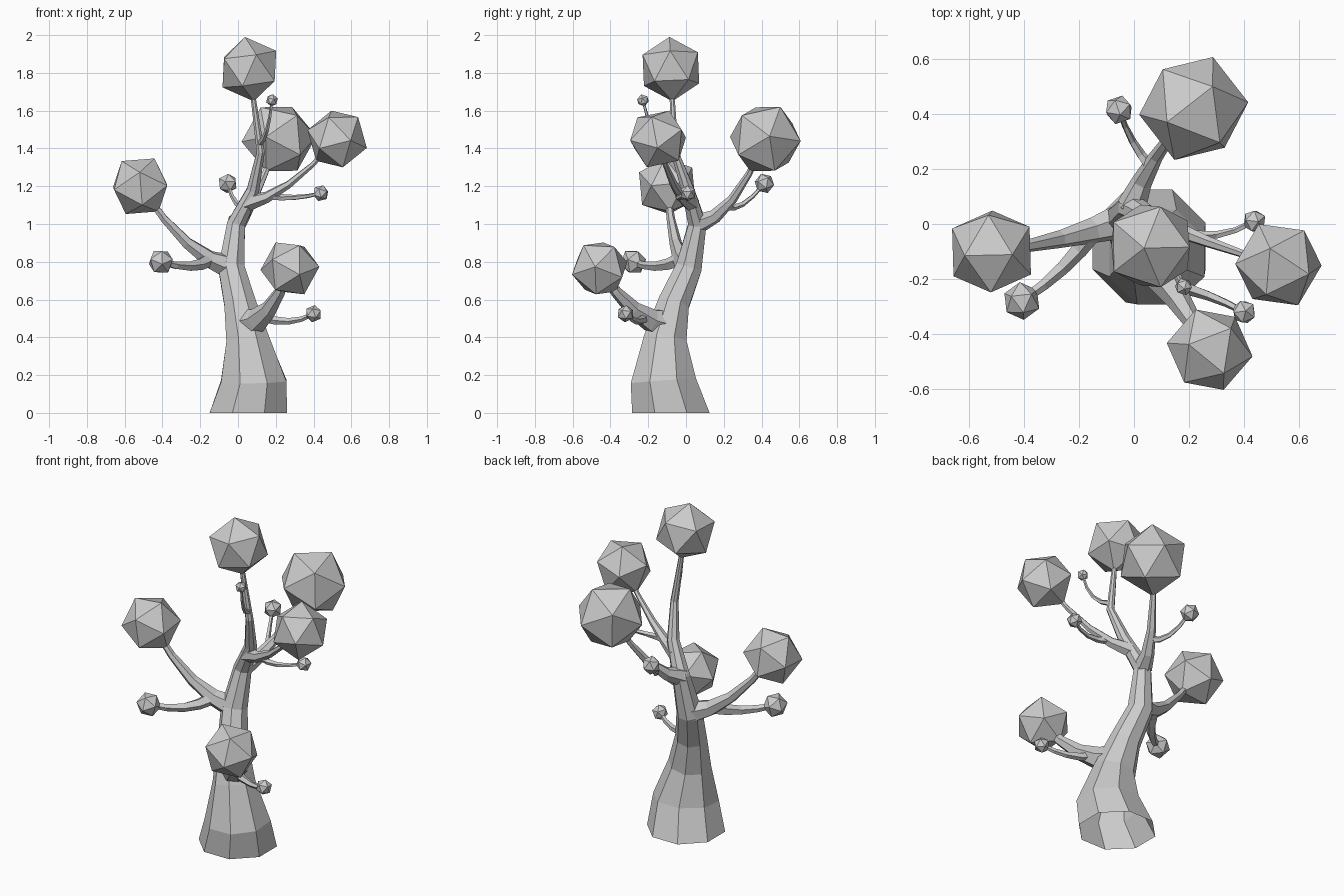
import bpy, bmesh, math
from mathutils import Vector, Matrix

if "Cube" in bpy.data.objects:
    bpy.data.objects.remove(bpy.data.objects["Cube"])

UP = Vector((0, 0, 1))


def finish(bm, name):
    bmesh.ops.recalc_face_normals(bm, faces=bm.faces)
    mesh = bpy.data.meshes.new(name)
    bm.to_mesh(mesh)
    bm.free()
    bpy.context.collection.objects.link(bpy.data.objects.new(name, mesh))


def tube(name, pts, radii, sides):
    """Tapered, open-ended tube through the points."""
    bm = bmesh.new()
    rings = []
    for i, (p, r) in enumerate(zip(pts, radii)):
        t = pts[min(i + 1, len(pts) - 1)] - pts[max(i - 1, 0)]
        q = UP.rotation_difference(UP if p.z == 0 else t.normalized())
        angles = [(k + 0.5) * math.tau / sides for k in range(sides)]
        rings.append([bm.verts.new(p + q @ Vector((r * math.cos(a), r * math.sin(a), 0)))
                      for a in angles])
    for a, b in zip(rings, rings[1:]):
        for k in range(sides):
            n = (k + 1) % sides
            bm.faces.new((a[k], a[n], b[n], b[k]))
    finish(bm, name)


def foliage(name, pts, radius):
    """Icosahedron at the branch tip, its axis following the branch."""
    turn = UP.rotation_difference(pts[-1] - pts[-2]).to_matrix().to_4x4()
    bm = bmesh.new()
    bmesh.ops.create_icosphere(bm, subdivisions=1, radius=radius,
                               matrix=Matrix.Translation(pts[-1]) @ turn)
    finish(bm, name + "_foliage")


def grow(name, parent, at, mid, tip, r, ball, sides, taper):
    """Curved branch from a position along its parent, through mid, to tip."""
    i = int(at)
    start = parent[i].lerp(parent[i + 1], at - i)
    mid, tip = Vector(mid), Vector(tip)
    ctrl = mid * 2 - (start + tip) / 2
    steps = [k / 4 for k in range(5)]
    pts = [start.lerp(ctrl, t).lerp(ctrl.lerp(tip, t), t) for t in steps]
    tube(name, pts, [r * taper ** t for t in steps], sides)
    foliage(name, pts, ball)
    return pts


# Trunk: x, y, z, radius
rings = [(.055, -.08, 0, .222), (.083, -.12, .17, .187), (.05, -.11, .39, .122),
         (.01, -.065, .58, .09), (-.035, .015, .77, .075), (-.01, .06, 1, .052),
         (.08, .01, 1.18, .036), (.12, -.06, 1.38, .023), (.06, -.08, 1.82, .01)]
trunk = [Vector(p[:3]) for p in rings]
tube("trunk", trunk, [p[3] for p in rings], 8)
foliage("trunk", trunk, .172)


def branch(name, *args):
    return grow(name + "_branch", trunk, *args, 6, .22)


def twig(name, *args):
    grow(name + "_twig", *args, 5, .42)


# Main branches
left = branch("left", 4, (-.27, -.055, .9), (-.518, -.1, 1.2), .07, .166)
front = branch("front", 2.4, (.165, -.28, .55), (.275, -.457, .765), .095, .158)
back = branch("back", 5, (.08, .245, 1.13), (.217, .42, 1.45), .055, .2)
right = branch("right", 5.6, (.27, -.065, 1.21), (.525, -.148, 1.45), .045, .164)

# Small twigs
twig("left", left, 1, (-.26, -.16, .775), (-.408, -.28, .8), .04, .07)
twig("front", front, 1.3, (.27, -.26, .485), (.4, -.32, .525), .028, .046)
twig("back", back, 1.6, (-.005, .3, 1.105), (-.055, .415, 1.215), .022, .054)
twig("right", right, 1.1, (.3, -.04, 1.14), (.438, .01, 1.163), .022, .044)
twig("top", trunk, 7.1, (.155, -.17, 1.5), (.18, -.228, 1.655), .017, .033)
